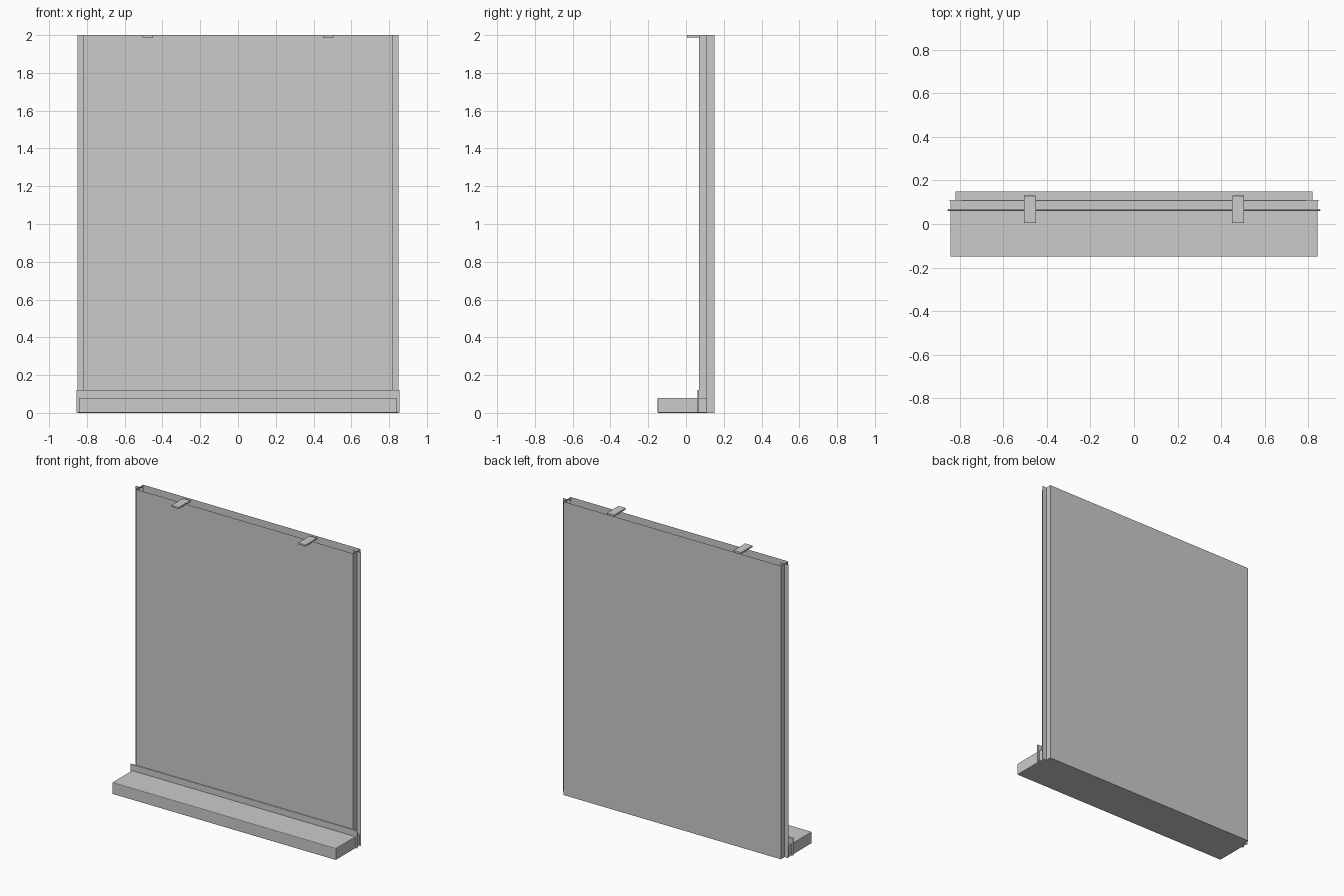
import bpy, bmesh

if "Cube" in bpy.data.objects:
    bpy.data.objects.remove(bpy.data.objects["Cube"])

grey = bpy.data.materials.new("light grey")
grey.diffuse_color = (0.6, 0.6, 0.6, 1)
grey.use_nodes = True
grey.node_tree.nodes["Principled BSDF"].inputs["Base Color"].default_value = grey.diffuse_color


def box(name, lo, hi, bevel=0.0, open_top=False):
    """Axis-aligned box between two corners, optionally bevelled or open on top."""
    bm = bmesh.new()
    bmesh.ops.create_cube(bm, size=1)
    for v in bm.verts:
        for i in range(3):
            v.co[i] = lo[i] + (v.co[i] + 0.5) * (hi[i] - lo[i])
    if open_top:
        top = [f for f in bm.faces if f.normal.z > 0.9]
        bmesh.ops.delete(bm, geom=top, context='FACES_ONLY')
    if bevel:
        bmesh.ops.bevel(bm, geom=bm.edges[:], offset=bevel, segments=2,
                        profile=0.5, affect='EDGES')
    me = bpy.data.meshes.new(name)
    bm.to_mesh(me)
    bm.free()
    me.materials.append(grey)
    ob = bpy.data.objects.new(name, me)
    bpy.context.collection.objects.link(ob)
    return ob


# Tall hollow panel, open at the top
box("panel_shell", (-0.82, 0.07, 0), (0.82, 0.15, 2.0), open_top=True)

# Deep ledge along the foot of the panel
box("base_ledge", (-0.843, -0.15, 0), (0.843, 0.11, 0.08), bevel=0.004)

# Thin upright strip behind the ledge
box("kick_strip", (-0.856, 0.06, 0.002), (0.856, 0.069, 0.122), bevel=0.003)

for side, s in (("left", -1), ("right", 1)):
    # Side fin running the full height, reaching slightly inside the shell
    x0, x1 = sorted((s * 0.79, s * 0.85))
    box(side + "_side_fin", (x0, 0.109, 0), (x1, 0.111, 2.0))
    # Flat clip over the top edge
    c = s * 0.478
    box(side + "_top_clip", (c - 0.028, 0.005, 1.988), (c + 0.028, 0.13, 2.0),
        bevel=0.002)
